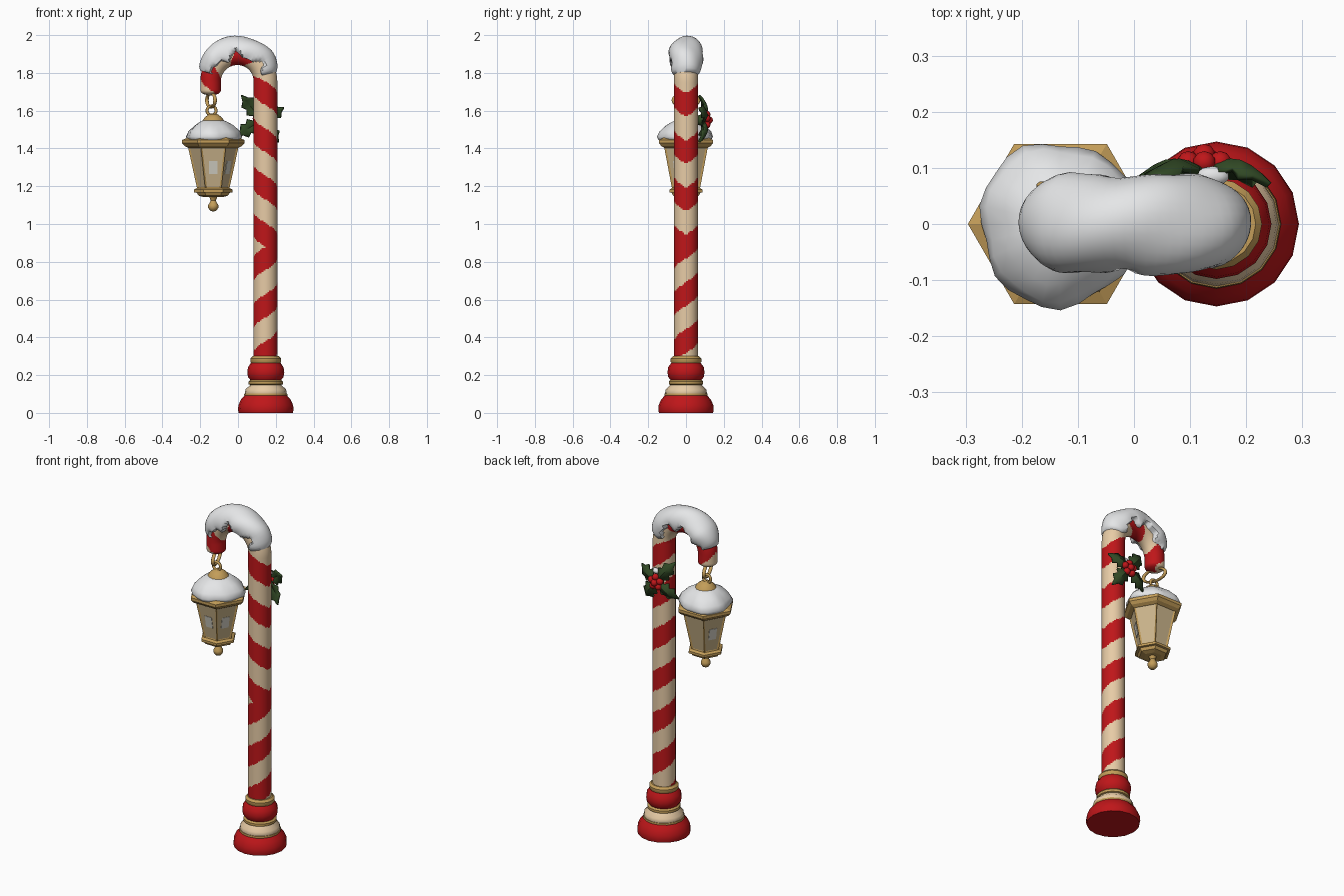
import bpy, bmesh, math
from math import sin, cos, pi, sqrt
from mathutils import Vector, Matrix

if "Cube" in bpy.data.objects:
    bpy.data.objects.remove(bpy.data.objects["Cube"])


def material(name, rgb):
    m = bpy.data.materials.new(name)
    m.use_nodes = True
    m.diffuse_color = (*rgb, 1)
    m.node_tree.nodes["Principled BSDF"].inputs["Base Color"].default_value = (*rgb, 1)
    return m


RED = material("candy red", (0.52, 0.008, 0.01))
CREAM = material("cream", (0.8, 0.6, 0.38))
GOLD = material("gold", (0.55, 0.34, 0.1))
SNOW = material("snow white", (0.86, 0.87, 0.88))
GREEN = material("holly green", (0.03, 0.065, 0.018))
PANE = material("lantern pane", (0.6, 0.46, 0.26))
GLINT = material("pane glint", (0.68, 0.66, 0.58))


def finish(name, bm, mats, angle=40):
    """Turn a bmesh into a shaded object; angle 0 keeps it faceted."""
    bmesh.ops.recalc_face_normals(bm, faces=bm.faces[:])
    me = bpy.data.meshes.new(name)
    bm.to_mesh(me)
    bm.free()
    for m in mats:
        me.materials.append(m)
    ob = bpy.data.objects.new(name, me)
    bpy.context.collection.objects.link(ob)
    if angle:
        bpy.ops.object.select_all(action='DESELECT')
        ob.select_set(True)
        bpy.context.view_layer.objects.active = ob
        bpy.ops.object.shade_smooth_by_angle(angle=math.radians(angle))
    return ob


def skin(rings, bm, rule=None, cap=True):
    """Bridge closed rings of points; rule(row, column) gives the material slot."""
    rows = [[bm.verts.new(p) for p in ring] for ring in rings]
    n = len(rows[0])
    for i in range(len(rows) - 1):
        for j in range(n):
            k = (j + 1) % n
            f = bm.faces.new((rows[i][j], rows[i][k], rows[i + 1][k], rows[i + 1][j]))
            f.material_index = rule(i, j) if rule else 0
    if cap:
        bm.faces.new(rows[0])
        bm.faces.new(rows[-1])


def lathe(name, x, profile, mat, segs=16, angle=40, wobble=None):
    bm = bmesh.new()
    rings = []
    for r, z in profile:
        ring = []
        for j in range(segs):
            a = 2 * pi * j / segs
            q = r * (wobble(a, z) if wobble else 1)
            ring.append((x + q * cos(a), q * sin(a), z))
        rings.append(ring)
    skin(rings, bm)
    return finish(name, bm, [mat], angle)


# Stepped base
BX = 0.147
lathe("base_foot", BX, [(0.143, 0), (0.147, 0.015), (0.145, 0.04), (0.132, 0.07), (0.11, 0.095)], RED)
lathe("base_collar", BX, [(0.105, 0.09), (0.111, 0.105), (0.107, 0.125), (0.085, 0.145), (0.08, 0.155)], CREAM)
lathe("base_lower_trim", BX, [(0.113, 0.09), (0.115, 0.095), (0.113, 0.102)], GOLD)
lathe("base_upper_trim", BX, [(0.08, 0.147), (0.091, 0.152), (0.091, 0.166), (0.08, 0.176)], GOLD)
lathe("base_bulge", BX, [(0.078, 0.17), (0.094, 0.19), (0.098, 0.215), (0.094, 0.242), (0.078, 0.265)], RED)
lathe("base_neck_ring", BX, [(0.075, 0.262), (0.081, 0.27), (0.081, 0.288), (0.07, 0.3)], GOLD)

# Cane centre line: straight pole, half circle, short drop
ARC, START, END = 0.145, 1.755, 2.285
TURN = START + pi * ARC


def cane_point(s, a, r):
    if s < START:
        p, n = Vector((ARC, 0, s)), Vector((1, 0, 0))
    elif s < TURN:
        t = (s - START) / ARC
        n = Vector((cos(t), 0, sin(t)))
        p = Vector((0, 0, START)) + n * ARC
    else:
        p, n = Vector((-ARC, 0, START - (s - TURN))), Vector((-1, 0, 0))
    return p + n * (r * cos(a)) + Vector((0, r * sin(a), 0))


def cane_radius(s):
    r = 0.063 - 0.009 * min(1, max(0, (s - START) / (TURN - START)))
    tip = max(0, (s - END + 0.025) / 0.025)
    return r * sqrt(max(0.04, 1 - tip * tip))


# Striped cane: mirrored stripes high up, a plain spiral lower down
SEGS, ROWS = 40, 250
steps = [0.28 + (END - 0.28) * i / ROWS for i in range(ROWS + 1)]


def stripe(i, j):
    a = 2 * pi * (j + 0.5) / SEGS
    s = steps[i] + 0.004
    if s > 0.87 and a > pi:
        a = 2 * pi - a
    return 0 if (s - 0.125 * a / pi - 1.63 + 0.0625) % 0.25 < 0.125 else 1


bm = bmesh.new()
skin([[cane_point(s, 2 * pi * j / SEGS, cane_radius(s)) for j in range(SEGS)] for s in steps], bm, stripe)
finish("striped_cane", bm, [RED, CREAM])

# Snow lying over the bend
bm = bmesh.new()
rings = []
for i in range(31):
    u = i / 30
    s = START + ARC * math.radians(14 + 150 * u)
    puff = min(1, sin(pi * u) * 1.8) ** 0.6
    ring = []
    for j in range(32):
        a = 2 * pi * j / 32
        off = min(a, 2 * pi - a)
        edge = math.radians(98 + 14 * sin(u * 17 + (2 if a > pi else 0)) + 8 * sin(u * 31))
        if off < edge:
            r = 0.064 + 0.031 * puff * (1 - 0.35 * (off / edge) ** 3)
            r += 0.004 * puff * sin(13 * u + 3 * a)
        else:
            r = 0.045
        ring.append(cane_point(s, a, r))
    rings.append(ring)
skin(rings, bm)
finish("cane_snow", bm, [SNOW], 60)


def torus(name, loc, rot, major, minor, scale, mat):
    bpy.ops.mesh.primitive_torus_add(location=loc, rotation=rot, major_radius=major, minor_radius=minor,
                                     major_segments=24, minor_segments=8)
    ob = bpy.context.object
    ob.name, ob.scale = name, scale
    ob.data.materials.append(mat)
    bpy.ops.object.shade_smooth()


# Hanging rings
LX = -0.131
torus("hook_ring", (-0.143, 0, 1.655), (pi / 2, 0, math.radians(108)), 0.07, 0.01, (1, 0.55, 1), GOLD)
torus("lantern_ring", (-0.14, 0, 1.6), (pi / 2, 0, 0), 0.024, 0.008, (1, 1, 1), GOLD)

# Lantern metalwork
lathe("lantern_lid", LX, [(0.13, 1.402), (0.15, 1.412), (0.165, 1.428), (0.165, 1.445),
                          (0.14, 1.455), (0.05, 1.54)], GOLD, 6, 0)
lathe("lantern_cap", LX, [(0.07, 1.52), (0.062, 1.54), (0.045, 1.565), (0.022, 1.582)], GOLD)
lathe("lantern_floor", LX, [(0.05, 1.142), (0.078, 1.15), (0.088, 1.166), (0.102, 1.168),
                            (0.102, 1.182), (0.086, 1.19)], GOLD, 6, 0)
lathe("finial", LX, [(0.022, 1.145), (0.014, 1.125), (0.018, 1.115), (0.027, 1.1), (0.027, 1.086),
                     (0.017, 1.071), (0.005, 1.067)], GOLD, 12)

# Lantern body with sunken panes in a metal frame
bm = bmesh.new()
skin([[(LX + r * cos(k * pi / 3), r * sin(k * pi / 3), z) for k in range(6)]
      for r, z in ((0.085, 1.185), (0.134, 1.41))], bm)
bmesh.ops.recalc_face_normals(bm, faces=bm.faces[:])
panes = [f for f in bm.faces if len(f.verts) == 4]
bmesh.ops.inset_individual(bm, faces=panes, thickness=0.013, depth=-0.006)
for f in panes:
    f.material_index = 1
finish("lantern_body", bm, [GOLD, PANE], 0)

# Pale glints on some panes
for deg in (-90, -30, 150):
    bm = bmesh.new()
    bmesh.ops.create_cube(bm, size=1, matrix=Matrix.Diagonal((0.004, 0.045, 0.07, 1)))
    a = math.radians(deg)
    place = (Matrix.Translation((LX, 0, 1.3)) @ Matrix.Rotation(a, 4, 'Z')
             @ Matrix.Translation((0.0895, 0, 0)) @ Matrix.Rotation(0.186, 4, 'Y'))
    bm.transform(place)
    finish("pane_glint", bm, [GLINT], 0)


# Snow on the lantern roof
def drift(a, z):
    return 1 + (0.045 * sin(3 * a + 1) + 0.03 * sin(7 * a + 30 * z)) * (1 if z < 1.54 else 0.4)


lathe("lantern_snow", LX, [(0.115, 1.435), (0.14, 1.446), (0.146, 1.462), (0.134, 1.49),
                           (0.104, 1.52), (0.075, 1.54), (0.05, 1.55)], SNOW, 28, 60, drift)

# Holly leaves on the back of the pole
HUB = Vector((0.125, 0.09, 1.55))
WIDTHS = [(0, 0.006), (0.15, 0.03), (0.27, 0.02), (0.42, 0.045), (0.55, 0.026), (0.7, 0.04), (0.82, 0.016), (1, 0.002)]
for tx, tz in ((0.02, 1.68), (0.0, 1.47), (0.24, 1.615), (0.213, 1.435)):
    along = Vector((tx - HUB.x, 0, tz - HUB.z))
    side = Vector((-along.z, 0, along.x)).normalized()
    bm = bmesh.new()
    rows = []
    for t, w in WIDTHS:
        mid = HUB + along * t + Vector((0, 0.03 * sin(pi * t) - 0.02 * t, 0))
        rows.append([bm.verts.new(mid + side * (w * k) - Vector((0, 0.4 * w * abs(k), 0))) for k in (-1, 0, 1)])
    for p, q in zip(rows, rows[1:]):
        for k in (0, 1):
            bm.faces.new((p[k], p[k + 1], q[k + 1], q[k]))
    leaf = finish("holly_leaf", bm, [GREEN])
    thick = leaf.modifiers.new("thickness", 'SOLIDIFY')
    thick.thickness, thick.offset = 0.012, 0


def ball(name, loc, r, mat, scale=(1, 1, 1)):
    bm = bmesh.new()
    bmesh.ops.create_icosphere(bm, subdivisions=2, radius=r)
    bm.transform(Matrix.Translation(loc) @ Matrix.Diagonal((*scale, 1)))
    finish(name, bm, [mat], 60)


# Berries and a dab of snow
ball("holly_hub", HUB - Vector((0, 0.01, 0)), 0.03, GREEN)
ball("berry", HUB + Vector((0, 0.033, 0)), 0.02, RED)
for k in range(5):
    a = 2 * pi * k / 5 + 0.3
    ball("berry", HUB + Vector((0.03 * cos(a), 0.02, 0.03 * sin(a))), 0.02, RED)
ball("holly_snow", (0.14, 0.085, 1.605), 0.03, SNOW, (1, 0.6, 0.5))
